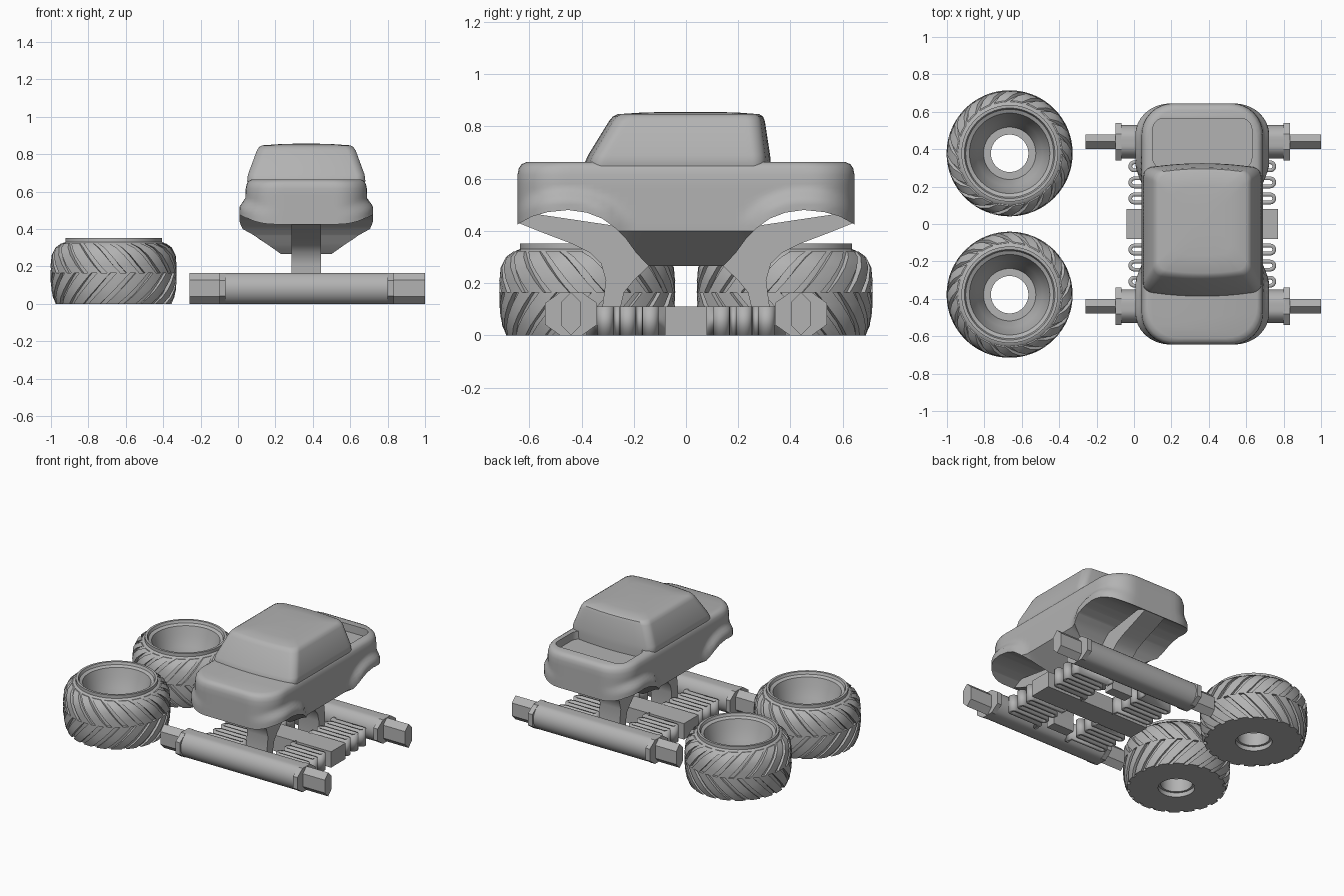
import bpy, bmesh, math
from mathutils import Vector

if "Cube" in bpy.data.objects:
    bpy.data.objects.remove(bpy.data.objects["Cube"])

GREY = (0.45, 0.45, 0.45, 1)
grey = bpy.data.materials.new("plain grey")
grey.use_nodes = True
grey.diffuse_color = GREY
grey.node_tree.nodes["Principled BSDF"].inputs["Base Color"].default_value = GREY

CX = 0.365      # centre line of the truck
AXLE_Y = 0.44


def loft(bm, rings, loop=False):
    """Skin a list of closed rings; cap the ends unless the rings form a loop."""
    rows = [[bm.verts.new(p) for p in ring] for ring in rings]
    n = len(rows[0])
    pairs = list(zip(rows, rows[1:])) + ([(rows[-1], rows[0])] if loop else [])
    for a, b in pairs:
        for i in range(n):
            j = (i + 1) % n
            bm.faces.new((a[i], a[j], b[j], b[i]))
    if not loop:
        bm.faces.new(rows[0])
        bm.faces.new(rows[-1])


def make(name, bm, angle=35):
    bmesh.ops.recalc_face_normals(bm, faces=bm.faces)
    mesh = bpy.data.meshes.new(name)
    bm.to_mesh(mesh)
    bm.free()
    mesh.materials.append(grey)
    ob = bpy.data.objects.new(name, mesh)
    bpy.context.collection.objects.link(ob)
    activate(ob)
    bpy.ops.object.shade_smooth_by_angle(angle=math.radians(angle))
    return ob


def activate(ob):
    bpy.ops.object.select_all(action='DESELECT')
    ob.select_set(True)
    bpy.context.view_layer.objects.active = ob


def prism(name, profile, *spans):
    """Extrude a (y, z) profile along x over each span."""
    bm = bmesh.new()
    for x0, x1 in spans:
        loft(bm, [[(x, y, z) for y, z in profile] for x in (x0, x1)])
    return make(name, bm)


def cut(ob, cutter):
    cutter.hide_render = True
    mod = ob.modifiers.new("cut", 'BOOLEAN')
    mod.object = cutter
    mod.operation = 'DIFFERENCE'
    mod.solver = 'EXACT'
    activate(ob)
    bpy.ops.object.modifier_apply(modifier=mod.name)
    bpy.data.objects.remove(cutter)


def outline(hw, hl, r, bow=0.0):
    """Rounded rectangle with subdivided sides and optionally bowed ends."""
    r = min(r, hw * 0.95)
    signs = [(1, 1), (-1, 1), (-1, -1), (1, -1)]
    centres = [Vector((sx * (hw - r), sy * (hl - r))) for sx, sy in signs]
    pts = []
    for i, c in enumerate(centres):
        for k in range(9):
            a = math.pi / 2 * (i + k / 8)
            edge = Vector((math.cos(a), math.sin(a))) * r
            pts.append(c + edge)
        n = 30 if i % 2 else 8
        pts += [(c + edge).lerp(centres[(i + 1) % 4] + edge, k / n) for k in range(1, n)]
    return [(p.x, p.y * (1 + bow * (1 - (p.x / hw) ** 2))) for p in pts]


def clamp(v):
    return max(0.0, min(1.0, v))


# Lower edge of the body: wheel arch from the belly out to the bumper
ARCH = [(.14, .262), (.19, .315), (.23, .37), (.27, .41), (.32, .447), (.38, .47),
        (.45, .48), (.53, .472), (.59, .455), (.645, .425), (.8, .36)]


def arch(y):
    y = max(abs(y), .1401)
    for (y0, z0), (y1, z1) in zip(ARCH, ARCH[1:]):
        if y <= y1:
            return z0 + (z1 - z0) * (y - y0) / (y1 - y0)
    return ARCH[-1][1]


def flare(y, z):
    return .032 * clamp((.085 + arch(y) - z) / .045) * clamp((arch(y) - .36) / .08)


# Body shell with flared arches
levels = [(.266, .135, .64), (.40, .325, .645)]
levels += [(.42 + .016 * k, .326, .645) for k in range(11)]
levels += [(.615, .324, .645), (.64, .319, .64), (.655, .31, .63), (.664, .293, .61)]
bm = bmesh.new()
loft(bm, [[(CX + x * (1 + flare(y, z) / hw), y, z) for x, y in outline(hw, hl, .17)]
          for z, hw, hl in levels])
body = make("body_shell", bm)
for s in (-1, 1):
    profile = [(s * y, z) for y, z in ARCH + [(.8, .1), (.14, .1)]]
    cut(body, prism("arch_cutter", profile, (CX - .6, CX + .6)))

# Recessed cargo bed
bm = bmesh.new()
loft(bm, [[(CX + x, .43 + y, z) for x, y in outline(.265, .135, .06)] for z in (.61, .75)])
cut(body, make("bed_cutter", bm))
activate(body)
bpy.ops.object.shade_smooth_by_angle(angle=math.radians(35))

# Cab: height, half width, front, back
cab = [(.605, .30, -.39, .325), (.655, .316, -.39, .325), (.69, .312, -.375, .322),
       (.82, .264, -.295, .302), (.838, .252, -.28, .295), (.847, .235, -.262, .28),
       (.853, .15, -.17, .2), (.856, .06, -.06, .1)]
bm = bmesh.new()
loft(bm, [[(CX + x, (y0 + y1) / 2 + y, z)
           for x, y in outline(hw, (y1 - y0) / 2 / 1.08, .045, .08)]
          for z, hw, y0, y1 in cab])
make("cab", bm)

# Curved struts holding the body
STRUT = [(.61, .47), (.64, .43), (.54, .39), (.43, .348), (.37, .318), (.325, .275), (.307, .21),
         (.32, .11), (.32, 0), (.25, 0), (.25, .11), (.237, .165), (.2, .21), (.14, .268), (.14, .40)]
for s, side in ((-1, "front"), (1, "back")):
    prism(side + "_strut", [(s * y, z) for y, z in STRUT], (CX - .08, CX + .08))


# Axles: flattened tube, end flanges, long hexagonal pegs
def flat_round(r, y0, n=32):
    return [(y0 + r * math.cos(a), .0825 + max(-.0825, min(.0825, r * math.sin(a))))
            for a in (2 * math.pi * (k + .5) / n for k in range(n))]


for s, side in ((-1, "front"), (1, "back")):
    y = s * AXLE_Y
    prism(side + "_axle_tube", flat_round(.09, y), (-.07, .81))
    prism(side + "_axle_flanges", flat_round(.108, y, 8), (-.10, -.067), (.80, .833))
    peg = [(y, .165), (y + .038, .127), (y + .038, .038), (y, 0), (y - .038, .038), (y - .038, .127)]
    prism(side + "_axle_pegs", peg, (-.26, -.09), (.82, 1.0))

# Central chassis bar
prism("chassis_bar", [(-.08, 0), (.08, 0), (.08, .11), (-.08, .11)], (-.04, .77))


# Serpentine springs between the chassis bar and the axles
def spring(name, sx, sy):
    outer, inner, first, gap = .385, .13, .115, .043
    path = [(inner, .07), (inner, first)]
    for i in range(5):
        mid = first + gap * (i + .5)
        d, end = (1, outer) if i % 2 == 0 else (-1, inner)
        for k in range(9):
            a = -math.pi / 2 + math.pi * k / 8
            path.append((end + d * gap / 2 * (math.cos(a) - 1), mid + gap / 2 * math.sin(a)))
    path += [(inner, first + 5 * gap), (inner, .38)]
    bm = bmesh.new()
    rows = [[bm.verts.new((CX + sx * x, sy * y, z)) for z in (0, .11)] for x, y in path]
    for a, b in zip(rows, rows[1:]):
        bm.faces.new((a[0], b[0], b[1], a[1]))
    ob = make(name, bm)
    mod = ob.modifiers.new("thickness", 'SOLIDIFY')
    mod.thickness = .02
    mod.offset = 0
    mod.use_even_offset = True


for sy, end in ((-1, "front"), (1, "back")):
    for sx, side in ((-1, "right"), (1, "left")):
        spring(f"{end}_{side}_spring", sx, sy)

# Wheels lying flat: turned tyre and rim, then slanted tread lugs
TYRE = [(.115, 0), (.295, 0), (.312, .05), (.32, .165), (.312, .26), (.295, .3), (.272, .325),
        (.258, .33), (.258, .352), (.242, .352), (.235, .335), (.215, .325), (.2, .27),
        (.175, .2), (.145, .14), (.14, .12), (.1, .12), (.1, .03), (.115, .03)]
UPPER = [(.165, .337), (.21, .337), (.26, .332), (.3, .312), (.322, .282)]
LOWER = [(.165, .337), (.12, .337), (.075, .333), (.035, .325), (0, .31)]
LUGS = 20

for s, side in ((-1, "front"), (1, "back")):
    hub = Vector((-.665, s * .378, 0))

    def polar(r, a, z):
        return hub + Vector((r * math.cos(a), s * r * math.sin(a), z))

    bm = bmesh.new()
    loft(bm, [[polar(r, 2 * math.pi * k / 72, z) for r, z in TYRE] for k in range(72)], loop=True)
    make(side + "_tyre", bm, 30)

    bm = bmesh.new()
    pitch = 2 * math.pi / LUGS
    for i in range(LUGS):
        for half, shape in ((0, UPPER), (.5, LOWER)):
            rings = []
            for k, (z, r) in enumerate(shape):
                a = (i + half) * pitch + .5 * k / 4
                w = pitch * .34
                rings.append([polar(r - .035, a - w, z), polar(r, a - w, z), polar(r, a, z),
                              polar(r, a + w, z), polar(r - .035, a + w, z)])
            loft(bm, rings)
    make(side + "_tread", bm, 30)
